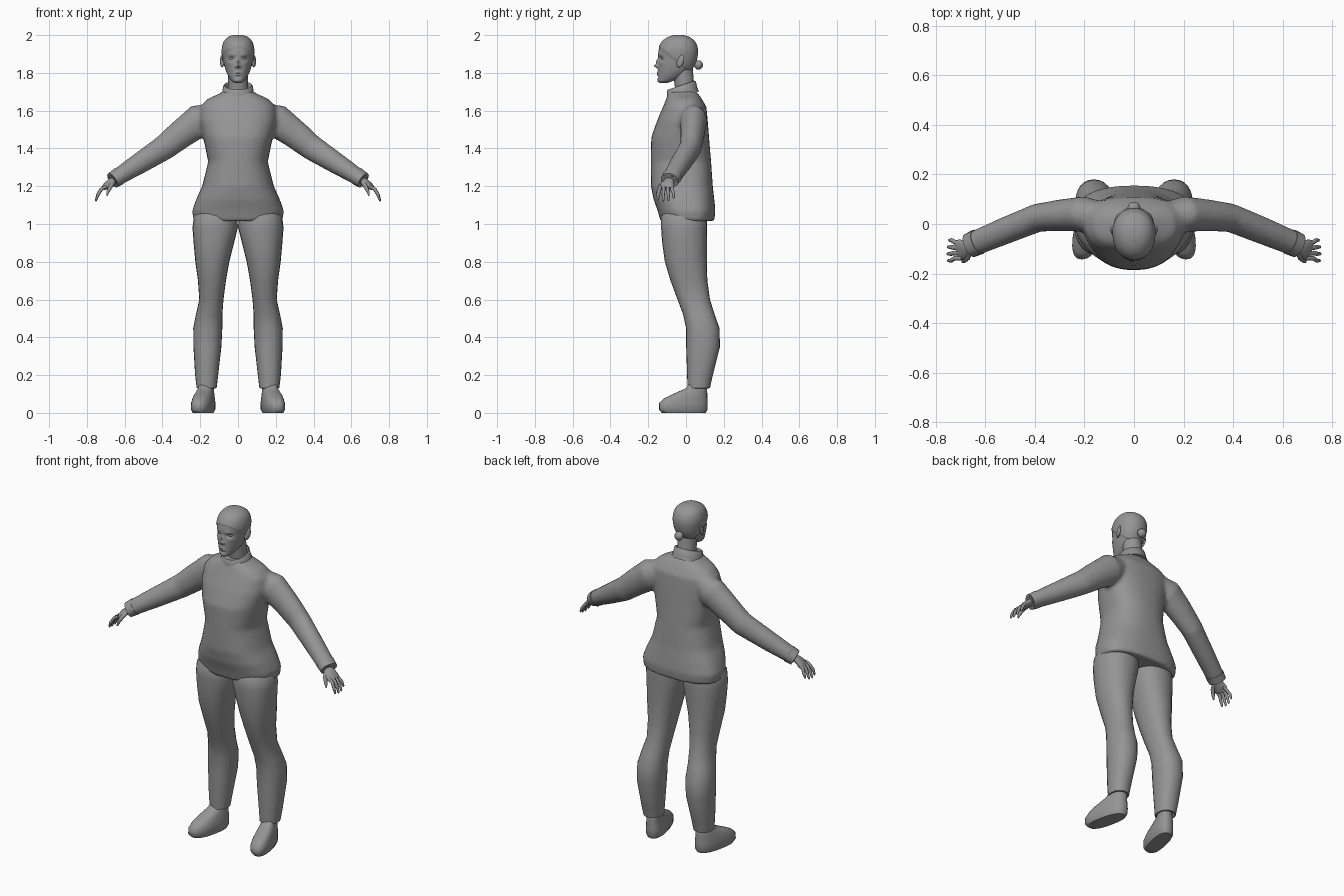
import bpy, bmesh, math
from mathutils import Vector

if "Cube" in bpy.data.objects:
    bpy.data.objects.remove(bpy.data.objects["Cube"])

grey = bpy.data.materials.new("plain grey")
grey.use_nodes = True
COLOUR = (0.3, 0.3, 0.3, 1)
grey.diffuse_color = COLOUR
grey.node_tree.nodes["Principled BSDF"].inputs["Base Color"].default_value = COLOUR


def skin(bm, rings):
    """Bridge a list of point rings and cap both ends."""
    loops = [[bm.verts.new(p) for p in ring] for ring in rings]
    n = len(loops[0])
    for a, b in zip(loops, loops[1:]):
        for i in range(n):
            j = (i + 1) % n
            bm.faces.new((a[i], a[j], b[j], b[i]))
    bm.faces.new(loops[0][::-1])
    bm.faces.new(loops[-1])


def loft(bm, rows, sides=20, power=2.2, widest=0.5, tilt=0, splay=0):
    """Stack level outlines; each row is z, centre x, half width, front y, back y."""
    rings = []
    for z, cx, hw, front, back in rows:
        cy = front + (back - front) * widest
        ring = []
        for i in range(sides):
            a = math.tau * i / sides
            c, s = math.cos(a), math.sin(a)
            x = math.copysign(abs(c) ** (2 / power), c) * hw
            d = math.copysign(abs(s) ** (2 / power), s)
            y = cy + d * ((back - cy) if d > 0 else (cy - front))
            ring.append((cx + x + splay * (y - cy), y, z + tilt * (y - cy)))
        rings.append(ring)
    skin(bm, rings)


def tube(bm, path, sides=14, flip=1):
    """Sweep an ellipse; each row is x, y, z, upright radius, level radius."""
    pts = [Vector((p[0] * flip, p[1], p[2])) for p in path]
    rings = []
    for k, p in enumerate(pts):
        t = (pts[min(k + 1, len(pts) - 1)] - pts[max(k - 1, 0)]).normalized()
        side = t.cross(Vector((0, 0, 1))).normalized()
        up = side.cross(t)
        rings.append([p + up * math.sin(math.tau * i / sides) * path[k][3]
                      + side * math.cos(math.tau * i / sides) * path[k][4]
                      for i in range(sides)])
    skin(bm, rings)


def ball(bm, centre, size):
    made = bmesh.ops.create_uvsphere(bm, u_segments=16, v_segments=10, radius=1)
    for v in made["verts"]:
        v.co = Vector(centre) + Vector([a * b for a, b in zip(v.co, size)])


def refine(rows, steps):
    """Smooth curve through the rows."""
    out = []
    for k in range(len(rows) - 1):
        p = [rows[max(0, min(len(rows) - 1, k + d))] for d in (-1, 0, 1, 2)]
        for s in range(steps):
            t = s / steps
            out.append([b + t / 2 * (c - a + t * (2*a - 5*b + 4*c - d + t * (3*(b - c) + d - a)))
                        for a, b, c, d in zip(*p)])
    return out + [rows[-1]]


def finish(name, bm, mirror=False, angle=50):
    bmesh.ops.recalc_face_normals(bm, faces=bm.faces)
    mesh = bpy.data.meshes.new(name)
    bm.to_mesh(mesh)
    bm.free()
    mesh.materials.append(grey)
    ob = bpy.data.objects.new(name, mesh)
    bpy.context.collection.objects.link(ob)
    bpy.ops.object.select_all(action="DESELECT")
    ob.select_set(True)
    bpy.context.view_layer.objects.active = ob
    bpy.ops.object.shade_smooth_by_angle(angle=math.radians(angle))
    if mirror:
        ob.modifiers.new("Mirror", "MIRROR").use_mirror_merge = False
    return ob


# Sweater: body and both sleeves fused into one skin
bm = bmesh.new()
loft(bm, [(1.015, 0, .236, -.135, .15), (1.07, 0, .243, -.15, .156), (1.13, 0, .222, -.172, .15),
          (1.2, 0, .19, -.186, .142), (1.33, 0, .158, -.187, .133), (1.46, 0, .185, -.184, .122),
          (1.55, 0, .205, -.152, .115), (1.62, 0, .2, -.122, .108), (1.66, 0, .165, -.106, .085),
          (1.69, 0, .1, -.095, .065), (1.705, 0, .075, -.085, .05)],
     sides=32, power=2.4, widest=.58)
sleeve = [(.09, .03, 1.6, .05, .05), (.205, .04, 1.548, .088, .072), (.3, .035, 1.477, .077, .064),
          (.39, .025, 1.405, .068, .058), (.52, -.027, 1.322, .057, .055), (.655, -.083, 1.237, .043, .05)]
for flip in (1, -1):
    tube(bm, sleeve, 18, flip)
sweater = finish("sweater", bm)
remesh = sweater.modifiers.new("Fuse", "REMESH")
remesh.mode = "VOXEL"
remesh.voxel_size = .012
remesh.use_smooth_shade = True
relax = sweater.modifiers.new("Relax", "SMOOTH")
relax.factor = .5
relax.iterations = 4

# Collar: a tilted standing band with an open top
bm = bmesh.new()
loft(bm, [(1.675, 0, .092, -.1, .068), (1.695, 0, .084, -.1, .06), (1.73, 0, .078, -.102, .052),
          (1.735, 0, .072, -.096, .046), (1.7, 0, .06, -.085, .04)], sides=28, power=2, tilt=.33)
finish("collar", bm)

# Sleeve cuffs
bm = bmesh.new()
tube(bm, [(.63, -.072, 1.253, .047, .053), (.664, -.087, 1.231, .043, .05),
          (.666, -.088, 1.23, .033, .04), (.655, -.083, 1.237, .03, .036)], 18)
finish("cuff", bm, mirror=True, angle=40)

# Trouser legs
bm = bmesh.new()
loft(bm, [(.15, .166, .04, .02, .115), (.13, .166, .046, .015, .12), (.132, .166, .053, .008, .127),
          (.2, .166, .061, .006, .142), (.35, .162, .074, .001, .18), (.45, .16, .077, 0, .177),
          (.52, .153, .07, -.015, .152), (.6, .141, .064, -.045, .127), (.7, .138, .074, -.082, .113),
          (.8, .136, .09, -.112, .11), (.9, .128, .107, -.126, .11), (.98, .121, .12, -.132, .112),
          (1.04, .118, .116, -.132, .112), (1.09, .105, .09, -.1, .1)], sides=24)
finish("trouser_leg", bm, mirror=True)

# Shoes, toes turned slightly outward
bm = bmesh.new()
loft(bm, [(0, .184, .047, -.128, .105), (.018, .185, .056, -.143, .114), (.05, .184, .056, -.143, .115),
          (.075, .182, .052, -.118, .114), (.095, .179, .048, -.08, .113), (.115, .173, .043, -.035, .112),
          (.13, .169, .04, .0, .11), (.17, .167, .034, .025, .1)],
     sides=24, power=2.5, splay=-.2)
finish("shoe", bm, mirror=True)

# Hands: palm, four curled fingers and a thumb
bm = bmesh.new()
tube(bm, [(.64, -.078, 1.243, .02, .027), (.672, -.093, 1.222, .02, .03), (.694, -.102, 1.203, .018, .042),
          (.713, -.107, 1.187, .01, .04)])
for k, length in enumerate((.9, 1, .95, .75)):
    y = -.139 + .0215 * k
    tip = y + .006 * (k - 1.5)
    tube(bm, [(.695, y, 1.2, .009, .009), (.715 + .01 * length, y, 1.184, .0095, .0095),
              (.72 + .022 * length, tip, 1.185 - .03 * length, .0085, .0085),
              (.724 + .028 * length, tip, 1.185 - .06 * length, .006, .006),
              (.724 + .029 * length, tip, 1.185 - .067 * length, .002, .002)], 10)
tube(bm, [(.662, -.108, 1.222, .013, .013), (.674, -.137, 1.2, .012, .012),
          (.688, -.15, 1.172, .009, .009), (.694, -.153, 1.15, .004, .004)], 10)
finish("hand", bm, mirror=True)

# Neck
bm = bmesh.new()
tube(bm, [(0, .008, 1.66, .056, .056), (0, -.01, 1.75, .052, .052), (0, -.02, 1.84, .054, .055)], 24)
finish("neck", bm)

# Head: smooth skull, then soft pushes for the features
bm = bmesh.new()
skull = [(1.746, 0, .014, -.138, -.1), (1.756, 0, .032, -.148, -.07), (1.775, 0, .047, -.15, -.025),
         (1.8, 0, .06, -.149, .01), (1.83, 0, .07, -.149, .035), (1.87, 0, .078, -.147, .053),
         (1.92, 0, .082, -.145, .059), (1.96, 0, .073, -.126, .046), (1.983, 0, .053, -.098, .02),
         (1.994, 0, .028, -.066, -.01), (1.996, 0, .004, -.042, -.034)]
loft(bm, refine(skull, 8), sides=96, power=2.1, widest=.55)
# x, z, spread x, spread z, depth (negative is forward)
features = [(0, 1.836, .010, .009, -.021), (0, 1.858, .007, .016, -.011), (.012, 1.833, .006, .006, -.006),
            (.034, 1.876, .015, .009, .013), (.032, 1.897, .02, .006, -.004), (.046, 1.85, .014, .01, -.003),
            (0, 1.796, .017, .009, -.008), (0, 1.796, .018, .0025, .006), (0, 1.779, .016, .005, .005),
            (0, 1.76, .018, .008, -.003)]
for v in bm.verts:
    x, y, z = v.co
    if y < -.06:
        for fx, fz, sx, sz, depth in features:
            v.co.y += depth * math.exp(-((abs(x) - fx) / sx) ** 2 - ((z - fz) / sz) ** 2)
    # Raised hair along a sloping hairline
    if z > 1.935 - .8 * (y + .14):
        v.co += (v.co - Vector((0, -.04, 1.88))).normalized() * .005
finish("head", bm)

# Eyes and ears
bm = bmesh.new()
ball(bm, (.034, -.118, 1.876), (.014, .014, .009))
finish("eye", bm, mirror=True)
bm = bmesh.new()
ball(bm, (.084, -.03, 1.862), (.01, .019, .033))
for v in bm.verts:
    v.co.x += .35 * (v.co.y + .03)
    v.co.y += .25 * (v.co.z - 1.862)
finish("ear", bm, mirror=True)

# Hair bun
bm = bmesh.new()
ball(bm, (0, .066, 1.842), (.026, .024, .025))
finish("hair_bun", bm)
